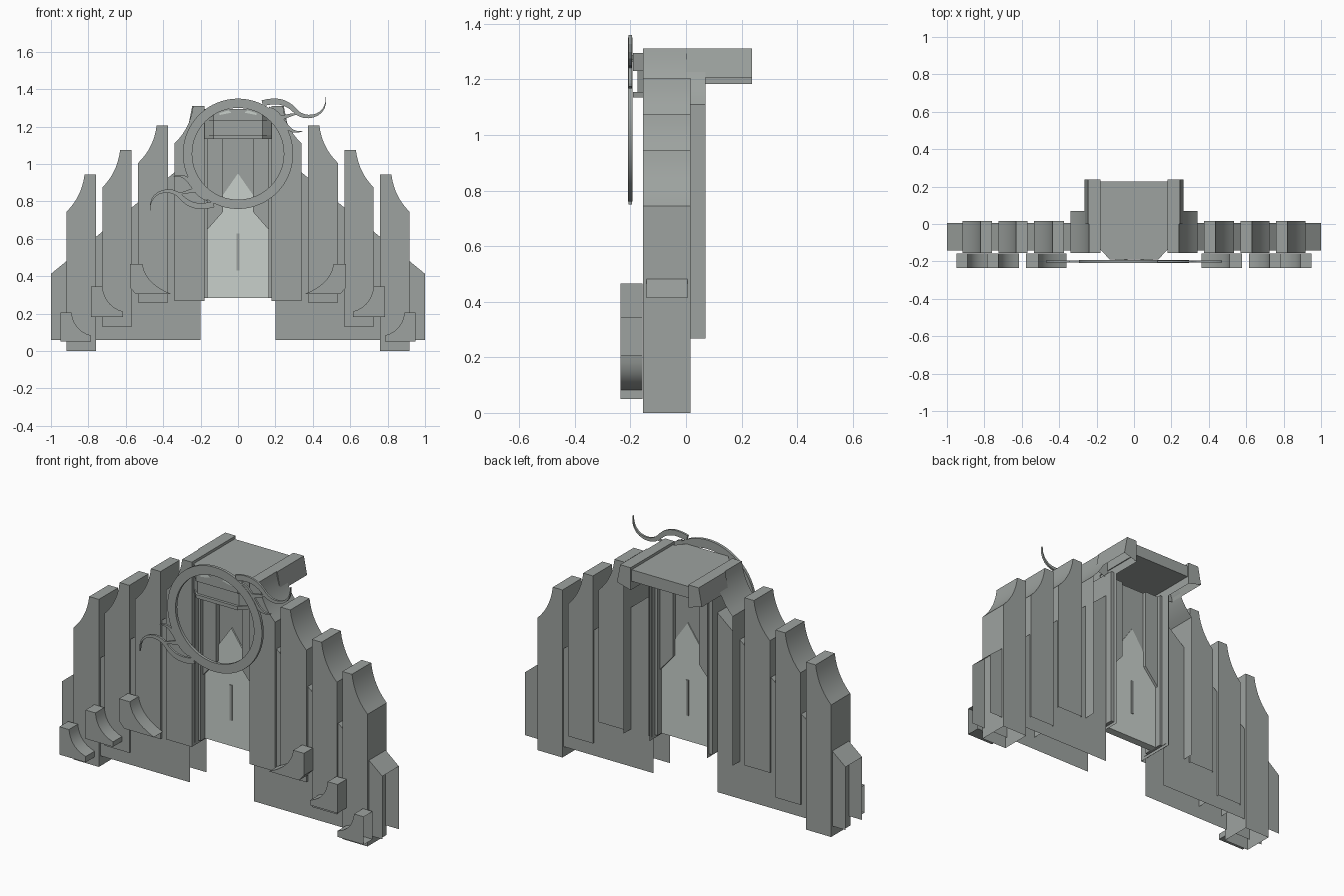
import bpy, bmesh, math
from mathutils import Vector
from mathutils.geometry import interpolate_bezier

cube = bpy.data.objects.get("Cube")
if cube:
    bpy.data.objects.remove(cube)


def material(name, colour):
    m = bpy.data.materials.new(name)
    m.use_nodes = True
    m.diffuse_color = colour
    m.node_tree.nodes["Principled BSDF"].inputs["Base Color"].default_value = colour
    return m


STONE = material("grey stone", (0.34, 0.365, 0.35, 1))
PALE = material("pale door", (0.58, 0.63, 0.595, 1))


def finish(name, bm, mat, smooth=False):
    me = bpy.data.meshes.new(name)
    bm.to_mesh(me)
    bm.free()
    me.materials.append(mat)
    ob = bpy.data.objects.new(name, me)
    bpy.context.collection.objects.link(ob)
    if smooth:
        bpy.ops.object.select_all(action="DESELECT")
        ob.select_set(True)
        bpy.context.view_layer.objects.active = ob
        bpy.ops.object.shade_smooth_by_angle(angle=math.radians(30))
    return ob


def prism(name, pts, y0, y1, mat=STONE, skip=None, smooth=False, back_cap=True):
    """Extrude an xz outline from y0 (front) to y1; skip(a, b) leaves a wall open."""
    area = sum(a[0] * b[1] - b[0] * a[1] for a, b in zip(pts, pts[1:] + pts[:1]))
    if area < 0:
        pts = pts[::-1]
    bm = bmesh.new()
    front = [bm.verts.new((x, y0, z)) for x, z in pts]
    back = [bm.verts.new((x, y1, z)) for x, z in pts]
    bm.faces.new(front)
    if back_cap:
        bm.faces.new(back[::-1])
    for i in range(len(pts)):
        j = (i + 1) % len(pts)
        if not (skip and skip(pts[i], pts[j])):
            bm.faces.new((front[j], front[i], back[i], back[j]))
    return finish(name, bm, mat, smooth)


def plan_slab(name, pts, z0, z1):
    """Extrude an xy outline upward."""
    bm = bmesh.new()
    face = bm.faces.new([bm.verts.new((x, y, z0)) for x, y in pts])
    top = bmesh.ops.extrude_face_region(bm, geom=[face])["geom"]
    for v in top:
        if isinstance(v, bmesh.types.BMVert):
            v.co.z = z1
    bmesh.ops.recalc_face_normals(bm, faces=bm.faces)
    return finish(name, bm, STONE)


def rect(x0, x1, z0, z1):
    return [(x0, z0), (x1, z0), (x1, z1), (x0, z1)]


def flip(pts, s):
    return [(s * x, z) for x, z in pts]


def arc(a, b, c, n=8):
    """Quadratic curve from a to c pulled towards b."""
    a, b, c = (Vector(p).to_3d() for p in (a, b, c))
    return [(p.x, p.y) for p in interpolate_bezier(a, a.lerp(b, 2 / 3), c.lerp(b, 2 / 3), c, n)]


def open_bottom(z):
    return lambda a, b: a[1] == z and b[1] == z


def open_side(x):
    return lambda a, b: abs(a[0]) == x and abs(b[0]) == x


# Inner x, outer x, base, top, back of each buttress
BUTTRESSES = [(0.18, 0.34, 0.268, 1.31, 0.07), (0.375, 0.535, 0.26, 1.205, 0.016),
              (0.57, 0.725, 0.13, 1.075, 0.016), (0.76, 0.917, 0, 0.945, 0.016)]
# Inner x, cap x, outer x, base, top, toe height of each foot block
FEET = [(0.36, 0.51, 0.577, 0.305, 0.465, 0.001), (0.615, 0.725, 0.787, 0.183, 0.345, 0.028),
        (0.785, 0.89, 0.95, 0.05, 0.207, 0.033)]

for s, side in ((1, "left"), (-1, "right")):
    # Sloping wing wall, open below and at both ends
    wall = [(0.2, 0.058), (1, 0.058), (1, 0.413), (0.2, 1.07)]
    prism(side + "_wing_wall", flip(wall, s), -0.142, 0.006,
          skip=lambda a, b: a[1] == b[1] or a[0] == b[0])

    # Tall buttresses with a hollowed shoulder; the pair by the door is hollow behind
    for n, (xi, xo, z0, z1, yb) in enumerate(BUTTRESSES, 1):
        cap = xi + 0.06
        pts = [(xi, z0), (xo, z0)] + arc((xo, z1 - 0.2), (cap + 0.015, z1 - 0.12), (cap, z1)) + [(xi, z1)]
        prism(f"{side}_buttress_{n}", flip(pts, s), -0.155, yb, skip=open_bottom(z0),
              smooth=True, back_cap=n > 1)

    # Foot blocks sweeping down towards the doorway
    for n, (xi, cap, xo, z0, z1, toe) in enumerate(FEET, 1):
        pts = arc((cap, z1), (cap - 0.01, z0 + 0.06), (xi, z0 + toe)) + [(xi, z0)]
        pts += [(xo - 0.03, z0), (xo, z0 + 0.035)] if n == 1 else [(xo, z0)]
        prism(f"{side}_foot_block_{n}", flip(pts + [(xo, z1)], s), -0.236, -0.157, smooth=True,
              skip=open_side(xo) if n == 3 else None)

    # Roof beam reaching out over the rear, open below
    beam = [(0.18, 1.183), (0.265, 1.207), (0.245, 1.31), (0.18, 1.31)]
    prism(side + "_roof_beam", flip(beam, s), 0.0, 0.237,
          skip=lambda a, b: a[1] < 1.25 and b[1] < 1.25)

    # Stepped door jambs and angled upper panels
    prism(side + "_outer_jamb", flip(rect(0.178, 0.2, 0.285, 1.2), s), -0.13, 0.05)
    prism(side + "_inner_jamb", flip(rect(0.163, 0.18, 0.285, 1.2), s), -0.1, 0.02)
    panel = [(0.163, 0.65), (0.163, 1.2), (0.08, 1.2), (0.08, 0.745)]
    prism(side + "_upper_panel", flip(panel, s), -0.08, 0.0)

    # Thin ridges on the door leaf and pale inlays on the roof edge
    prism(side + "_door_ridge", flip(rect(0.077, 0.08, 0.4, 0.54), s), -0.061, -0.055, PALE)
    inlay = [(0.035, 1.275), (0.1, 1.262), (0.1, 1.272), (0.05, 1.287)]
    prism(side + "_roof_inlay", flip(inlay, s), -0.192, -0.186, PALE)

# Recessed door with a pointed head
door = [(-0.165, 0.285), (0.165, 0.285), (0.165, 0.7), (0.08, 0.835), (0, 0.95), (-0.08, 0.835), (-0.165, 0.7)]
prism("door", door, -0.06, -0.015, PALE)
prism("door_top_wall", rect(-0.165, 0.165, 0.8, 1.2), -0.052, -0.02)
prism("door_handle", rect(-0.007, 0.007, 0.43, 0.63), -0.065, -0.055)
prism("rear_door_handle", rect(-0.007, 0.007, 0.43, 0.63), -0.02, -0.01)

# Roof and the bay-shaped lintel below it
def bay(front, back):
    return [(-0.185, back), (-0.185, -0.13), (-0.13, front), (0.13, front), (0.185, -0.13), (0.185, back)]


plan_slab("roof", bay(-0.19, 0.227), 1.23, 1.295)
plan_slab("lintel", bay(-0.175, -0.06), 1.155, 1.23)
plan_slab("lintel_ledge", bay(-0.19, -0.06), 1.135, 1.155)

# Flat ring standing in front of the doorway
CENTRE = 1.055
STEPS = 64
bm = bmesh.new()
SECTION = [(0.245, -0.192), (0.245, -0.208), (0.295, -0.208), (0.295, -0.192)]
loops = []
for i in range(STEPS):
    t = math.tau * i / STEPS
    loops.append([bm.verts.new((r * math.cos(t), y, CENTRE + r * math.sin(t))) for r, y in SECTION])
for i in range(STEPS):
    a, b = loops[i], loops[(i + 1) % STEPS]
    for j in range(len(SECTION)):
        k = (j + 1) % len(SECTION)
        bm.faces.new((a[j], b[j], b[k], a[k]))
bmesh.ops.recalc_face_normals(bm, faces=bm.faces)
finish("ring", bm, STONE, True)


def tendril(name, path, width, s):
    """Flat tapering ribbon along cubic curves, turned half round the ring for s = -1."""
    p = [Vector((x, z, 0)) for x, z in path]
    line = []
    for i in range(0, len(p) - 1, 3):
        line += interpolate_bezier(*p[i:i + 4], 10)[1 if i else 0:]
    left, right = [], []
    for i, q in enumerate(line):
        d = (line[min(i + 1, len(line) - 1)] - line[max(i - 1, 0)]).normalized()
        w = width * (1 - 0.95 * (i / (len(line) - 1)) ** 2)
        n = Vector((-d.y, d.x, 0)) * w
        left.append(q + n)
        right.append(q - n)
    pts = [(s * q.x, CENTRE + s * (q.y - CENTRE)) for q in left + right[::-1]]
    prism(name, pts, -0.206, -0.194)


# Curling tendrils on opposite sides of the ring
LONG = [(0.13, 1.325), (0.22, 1.35), (0.27, 1.325), (0.31, 1.28),
        (0.36, 1.23), (0.48, 1.25), (0.47, 1.36)]
SHORT = [(0.16, 1.29), (0.24, 1.27), (0.25, 1.15), (0.345, 1.175)]
MID = [(0.19, 1.26), (0.25, 1.23), (0.28, 1.28), (0.34, 1.265)]
for s, side in ((1, "upper"), (-1, "lower")):
    tendril(side + "_long_tendril", LONG, 0.016, s)
    tendril(side + "_short_tendril", SHORT, 0.018, s)
    tendril(side + "_middle_tendril", MID, 0.012, s)
